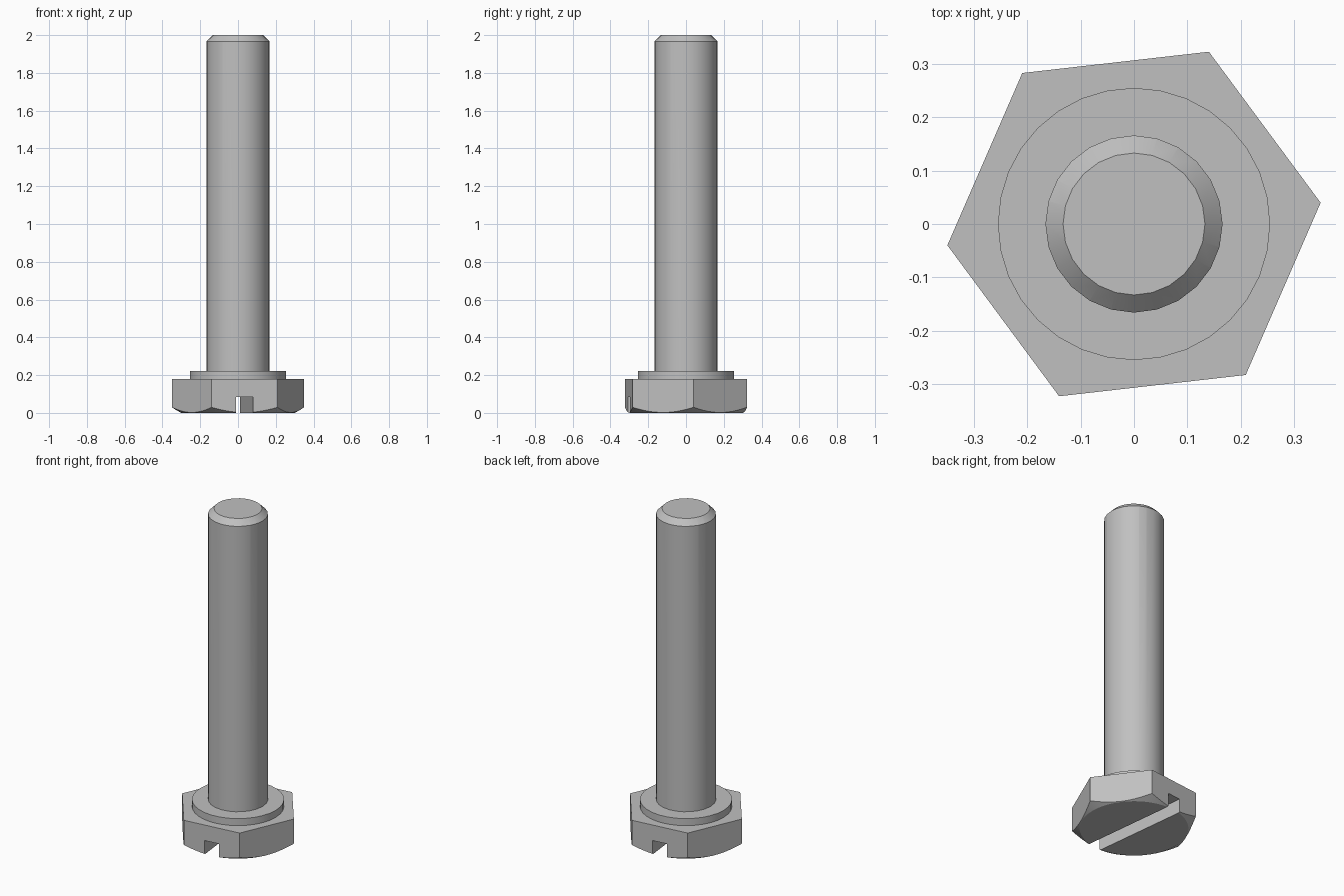
import bpy
import math

cube = bpy.data.objects.get("Cube")
if cube:
    bpy.data.objects.remove(cube, do_unlink=True)

TURN = math.radians(6.5)      # rotation of the hexagon about the shank
HEAD_TOP, COLLAR_TOP, TIP_START, TIP = 0.18, 0.223, 1.967, 2.0
HEAD_R, COLLAR_R, SHANK_R, TIP_R = 0.352, 0.255, 0.166, 0.133
SLOT_WIDTH, SLOT_DEPTH = 0.09, 0.085

steel = bpy.data.materials.new("grey steel")
steel.use_nodes = True
colour = (0.53, 0.53, 0.53, 1)
steel.diffuse_color = colour
steel.node_tree.nodes["Principled BSDF"].inputs["Base Color"].default_value = colour


def finish(name):
    obj = bpy.context.object
    obj.name = name
    bpy.ops.object.transform_apply(location=True, rotation=True, scale=True)
    obj.data.materials.append(steel)
    return obj


def turned(name, sides, r_low, r_high, z_low, z_high, turn=0):
    """Upright cylinder or cone frustum between two heights."""
    bpy.ops.mesh.primitive_cone_add(
        vertices=sides, radius1=r_low, radius2=r_high, depth=z_high - z_low,
        location=(0, 0, (z_low + z_high) / 2), rotation=(0, 0, turn))
    return finish(name)


def cut(obj, cutter, operation):
    mod = obj.modifiers.new("cut", 'BOOLEAN')
    mod.operation = operation
    mod.solver = 'EXACT'
    mod.object = cutter
    bpy.context.view_layer.objects.active = obj
    bpy.ops.object.modifier_apply(modifier=mod.name)
    bpy.data.objects.remove(cutter, do_unlink=True)


def smooth(obj, degrees=25):
    bpy.ops.object.select_all(action='DESELECT')
    obj.select_set(True)
    bpy.context.view_layer.objects.active = obj
    bpy.ops.object.shade_smooth_by_angle(angle=math.radians(degrees))


# Hexagonal head: corners point along x before the small turn
head = turned("hex_head", 6, HEAD_R, HEAD_R, 0, HEAD_TOP, TURN + math.pi / 2)

# Thirty-degree chamfer on the outer corners
slope = math.tan(math.radians(30))
chamfer = turned("chamfer_cutter", 72, 0.301, 0.301 + 0.3 / slope, 0, 0.3, TURN)
cut(head, chamfer, 'INTERSECT')

# Screwdriver slot across two opposite flats
bpy.ops.mesh.primitive_cube_add(size=1, rotation=(0, 0, TURN))
bpy.context.object.scale = (SLOT_WIDTH, 1, 2 * SLOT_DEPTH)
cut(head, finish("slot_cutter"), 'DIFFERENCE')
smooth(head, 15)

# Round bearing collar under the head
smooth(turned("collar", 32, COLLAR_R, COLLAR_R, HEAD_TOP, COLLAR_TOP))

# Shank with a bevelled tip, as one solid
shank = turned("shank", 24, SHANK_R, SHANK_R, COLLAR_TOP, TIP)
bevel = SHANK_R - TIP_R
tip = turned("tip_cutter", 24, SHANK_R + TIP_START - 0.1, TIP_R, 0.1, TIP)
cut(shank, tip, 'INTERSECT')
smooth(shank)
